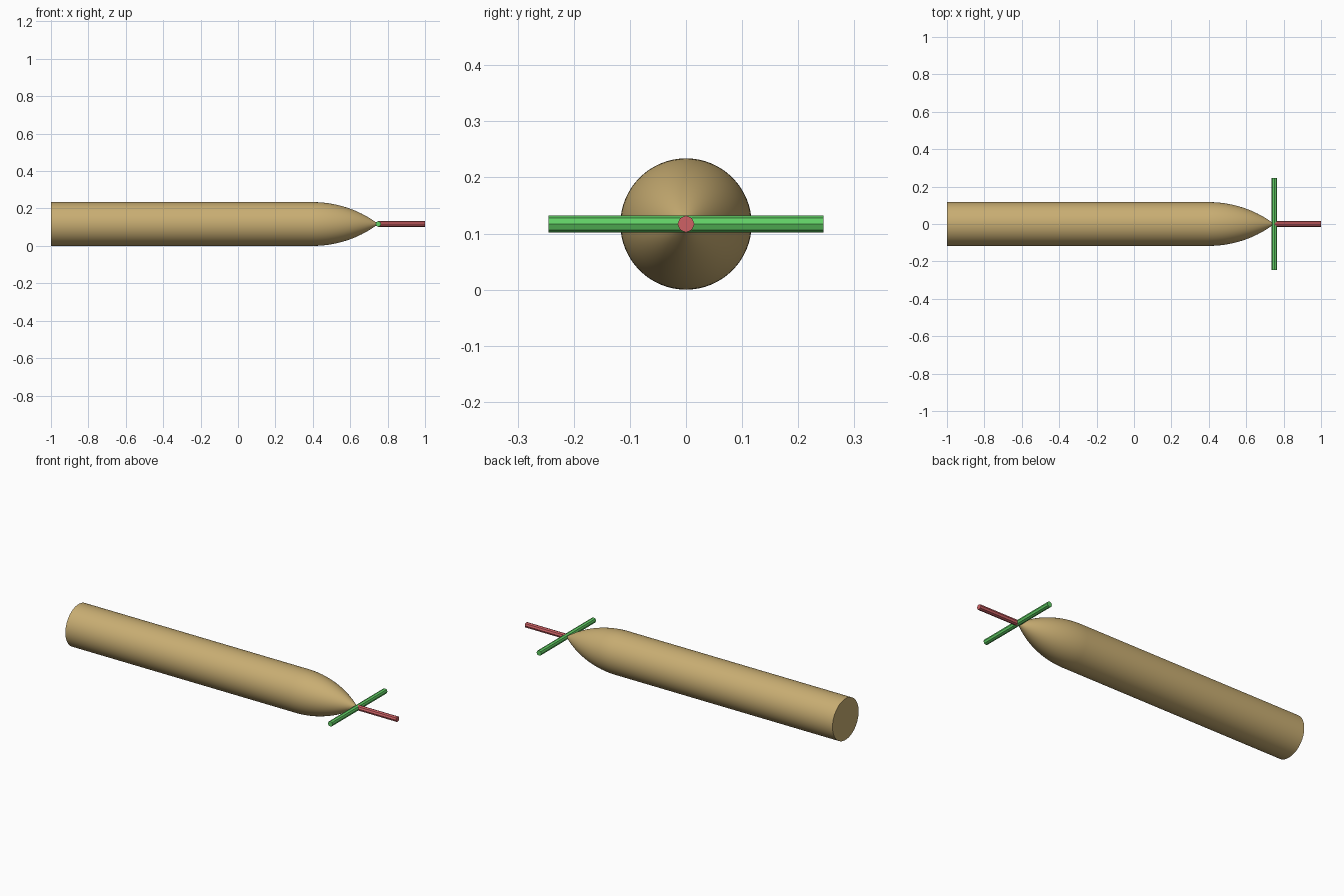
import bpy, bmesh
from math import sqrt, sin, cos, pi, radians
from mathutils import Matrix

old = bpy.data.objects.get("Cube")
if old:
    bpy.data.objects.remove(old, do_unlink=True)

RADIUS = 0.117
AXIS_Z = RADIUS
TAIL, SHOULDER, TIP = -1.0, 0.4, 0.75


def material(name, color):
    m = bpy.data.materials.new(name)
    m.use_nodes = True
    m.diffuse_color = color
    m.node_tree.nodes["Principled BSDF"].inputs["Base Color"].default_value = color
    return m


def finish(bm, name, mat):
    bmesh.ops.recalc_face_normals(bm, faces=bm.faces)
    mesh = bpy.data.meshes.new(name)
    bm.to_mesh(mesh)
    bm.free()
    mesh.materials.append(mat)
    obj = bpy.data.objects.new(name, mesh)
    bpy.context.collection.objects.link(obj)
    obj.location.z = AXIS_Z
    return obj


def lathe(name, profile, mat, sides=64):
    """Rings of (x, radius) around the x axis, closed by a tail cap and a tip."""
    bm = bmesh.new()
    rings = [[bm.verts.new((x, r * cos(2 * pi * i / sides), r * sin(2 * pi * i / sides)))
              for i in range(sides)] for x, r in profile[:-1]]
    tip = bm.verts.new((profile[-1][0], 0, 0))
    bm.faces.new(rings[0])
    for a, b in zip(rings, rings[1:]):
        for i in range(sides):
            j = (i + 1) % sides
            bm.faces.new((a[i], a[j], b[j], b[i]))
    for i in range(sides):
        bm.faces.new((rings[-1][i], rings[-1][(i + 1) % sides], tip))
    return finish(bm, name, mat)


def rod(name, length, center, axis, mat):
    """Eight-sided rod laid along the x or y axis."""
    bm = bmesh.new()
    turn = Matrix.Rotation(radians(90), 4, "Y" if axis == "x" else "X")
    bmesh.ops.create_cone(bm, cap_ends=True, segments=8, radius1=0.015,
                          radius2=0.015, depth=length,
                          matrix=Matrix.Translation((center, 0, 0)) @ turn)
    return finish(bm, name, mat)


tan = material("tan", (0.58, 0.42, 0.17, 1))
green = material("green", (0.12, 0.62, 0.13, 1))
red = material("red", (0.62, 0.12, 0.13, 1))

# Cylinder body running into a tangent ogive nose
nose = TIP - SHOULDER
arc = (RADIUS ** 2 + nose ** 2) / (2 * RADIUS)
profile = [(TAIL, RADIUS)]
STEPS = 24
for k in range(STEPS + 1):
    u = nose * k / STEPS
    profile.append((SHOULDER + u, sqrt(arc ** 2 - u ** 2) - (arc - RADIUS)))
body = lathe("body", profile, tan)
bpy.ops.object.select_all(action="DESELECT")
body.select_set(True)
bpy.context.view_layer.objects.active = body
bpy.ops.object.shade_smooth_by_angle(angle=radians(30))

# Faceted rods at the tip
rod("cross_rod", 0.49, TIP, "y", green)
rod("nose_rod", 1 - TIP, (1 + TIP) / 2, "x", red)
